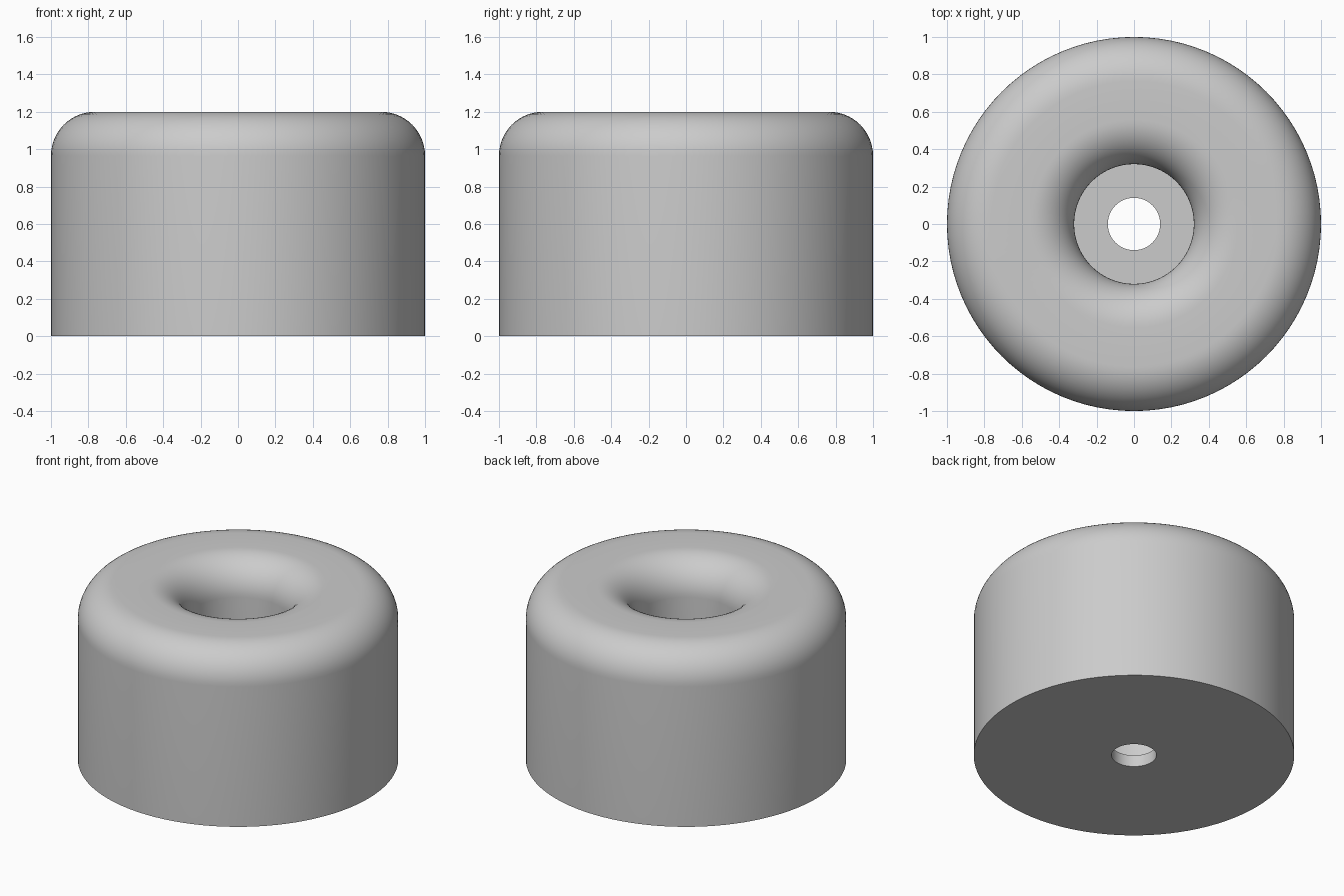
import bpy
import bmesh
from math import cos, sin, pi, radians

cube = bpy.data.objects.get("Cube")
if cube:
    bpy.data.objects.remove(cube, do_unlink=True)

RADIUS, HEIGHT, FILLET = 1.0, 1.2, 0.235
BORE, HOLE, LEDGE = 0.32, 0.14, 0.08
SEGMENTS, STEPS = 96, 14

grey = bpy.data.materials.new("rubber grey")
grey.use_nodes = True
colour = (0.6, 0.6, 0.6, 1)
grey.diffuse_color = colour
grey.node_tree.nodes["Principled BSDF"].inputs["Base Color"].default_value = colour


def arc(centre_r, start, end):
    """Quarter-round points at the top edge."""
    for i in range(STEPS + 1):
        a = start + (end - start) * i / STEPS
        yield centre_r + FILLET * cos(a), HEIGHT - FILLET + FILLET * sin(a)


# Closed cross-section: base, outer wall, two rounded edges, bore and screw hole
profile = [(HOLE, 0), (RADIUS, 0)]
profile += arc(RADIUS - FILLET, 0, pi / 2)
profile += arc(BORE + FILLET, pi / 2, pi)
profile += [(BORE, LEDGE), (HOLE, LEDGE)]

# Revolve the cross-section around z
bm = bmesh.new()
verts = [bm.verts.new((r, 0, z)) for r, z in profile]
edges = [bm.edges.new((v, verts[(i + 1) % len(verts)])) for i, v in enumerate(verts)]
bmesh.ops.spin(bm, geom=verts + edges, cent=(0, 0, 0), axis=(0, 0, 1),
               angle=2 * pi, steps=SEGMENTS)
bmesh.ops.remove_doubles(bm, verts=bm.verts[:], dist=0.0005)
bmesh.ops.recalc_face_normals(bm, faces=bm.faces[:])

mesh = bpy.data.meshes.new("rubber_foot")
bm.to_mesh(mesh)
bm.free()
mesh.materials.append(grey)
foot = bpy.data.objects.new("rubber_foot", mesh)
bpy.context.collection.objects.link(foot)

# Smooth walls with crisp base, ledge and hole edges
bpy.ops.object.select_all(action="DESELECT")
foot.select_set(True)
bpy.context.view_layer.objects.active = foot
bpy.ops.object.shade_smooth_by_angle(angle=radians(35))
